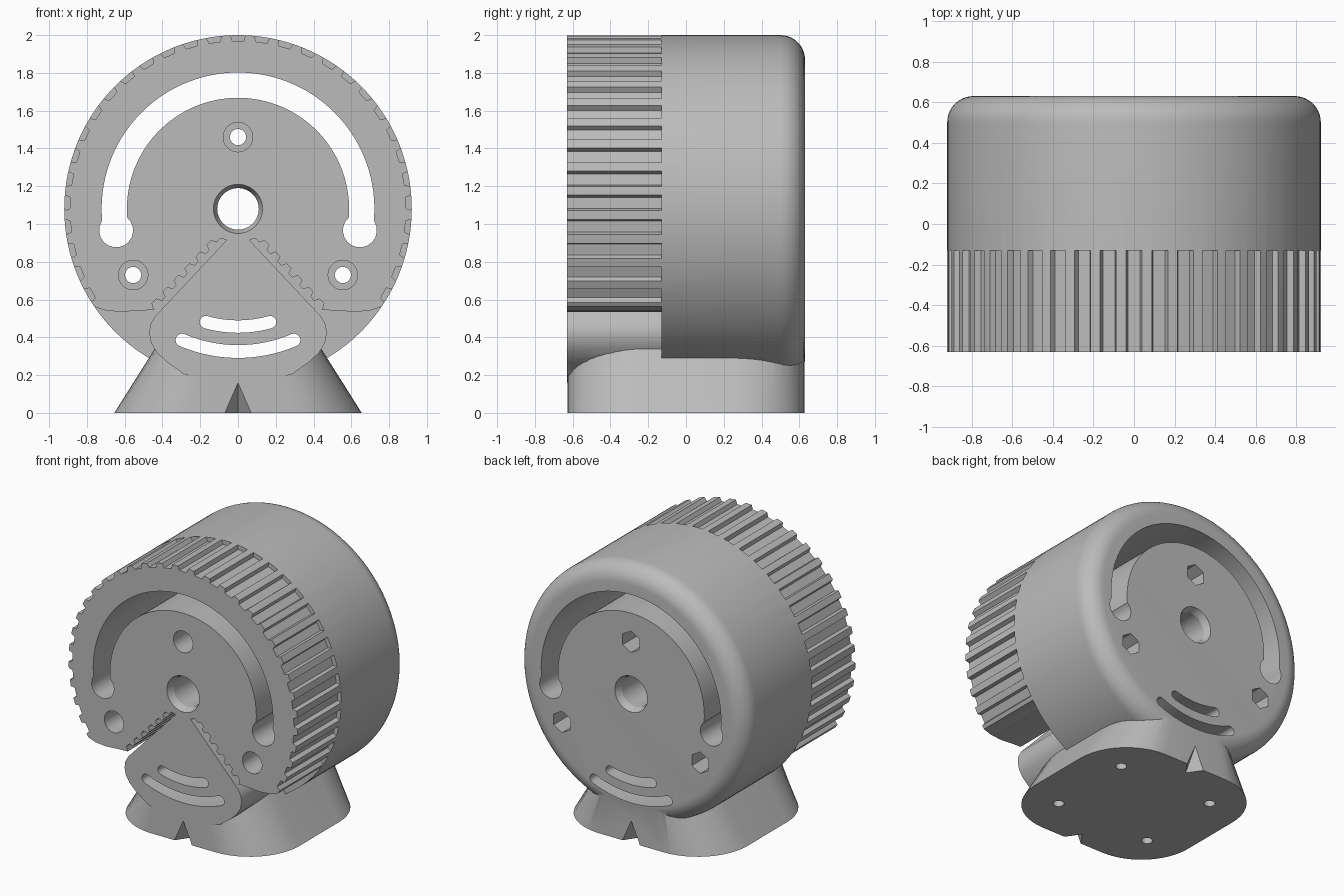
import bpy, bmesh
from math import sin, cos, acos, sqrt, radians

old = bpy.data.objects.get("Cube")
if old:
    bpy.data.objects.remove(old, do_unlink=True)

HUB = 1.08      # height of the wheel axis
RAD = 0.92      # wheel radius
HALF = 0.63     # half depth
STEP = -0.13    # where the ribbed front section ends

grey = bpy.data.materials.new("plain grey")
grey.use_nodes = True
grey.diffuse_color = (0.5, 0.5, 0.5, 1)
grey.node_tree.nodes["Principled BSDF"].inputs["Base Color"].default_value = (0.5, 0.5, 0.5, 1)


def loft(bm, rings):
    """Closed solid through rings with equal point counts."""
    loops = [[bm.verts.new(p) for p in ring] for ring in rings]
    n = len(loops[0])
    for a, b in zip(loops, loops[1:]):
        for i in range(n):
            j = (i + 1) % n
            bm.faces.new((a[i], a[j], b[j], b[i]))
    bm.faces.new(loops[0])
    bm.faces.new(loops[-1][::-1])


def prism(bm, outline, y0=-0.8, y1=0.8):
    loft(bm, [[(x, y, z) for x, z in outline] for y in (y0, y1)])


def polar(r, deg, cx=0, cz=HUB):
    return cx + r * cos(radians(deg)), cz + r * sin(radians(deg))


def circle(r, n=32, cx=0, cz=HUB, turn=0):
    return [polar(r, turn + 360 * i / n, cx, cz) for i in range(n)]


def sweep(r, a, b, n, cx=0, cz=HUB, ends=True):
    steps = range(n + 1) if ends else range(1, n)
    return [polar(r, a + (b - a) * i / n, cx, cz) for i in steps]


def arc_slot(r, hw, cap, mid, half, n):
    """Curved slot around the axis with round, possibly wider, ends."""
    back = sqrt(cap * cap - hw * hw) / r * 57.3
    k = acos(hw / cap) * 57.3
    a, b = mid - half, mid + half
    pts = sweep(r + hw, a + back, b - back, n)
    pts += sweep(cap, b - k, b + 180 + k, 14, *polar(r, b), ends=False)
    pts += sweep(r - hw, b - back, a + back, n)
    pts += sweep(cap, a + 180 - k, a + 360 + k, 14, *polar(r, a), ends=False)
    return pts


def finish(bm, name):
    bmesh.ops.recalc_face_normals(bm, faces=bm.faces[:])
    mesh = bpy.data.meshes.new(name)
    bm.to_mesh(mesh)
    bm.free()
    obj = bpy.data.objects.new(name, mesh)
    bpy.context.collection.objects.link(obj)
    mesh.materials.append(grey)
    return obj


def combine(target, other, operation):
    mod = target.modifiers.new("combine", 'BOOLEAN')
    mod.operation, mod.solver, mod.object = operation, 'EXACT', other
    bpy.context.view_layer.objects.active = target
    bpy.ops.object.modifier_apply(modifier=mod.name)
    bpy.data.objects.remove(other, do_unlink=True)


# Wheel housing with a rounded back rim
bm = bmesh.new()
profile = [(-HALF, RAD)]
fillet = 0.13
for i in range(11):
    a = radians(9 * i)
    profile.append((HALF - fillet + fillet * sin(a), RAD - fillet + fillet * cos(a)))
loft(bm, [[(x, y, z) for x, z in circle(r, 128)] for y, r in profile])
body = finish(bm, "wheel_housing")

# Grip grooves around the front section
bm = bmesh.new()
for k in range(-15, 16):
    a = 90 + 8 * k
    groove = [polar(0.89, a - 1.9), polar(0.96, a - 3.3), polar(0.96, a + 3.3), polar(0.89, a + 1.9)]
    prism(bm, groove, y1=STEP)

# Toothed gaps either side of the front wedge
wedge = [(0.06, 0.915), (0.44, 0.51), (0.465, 0.465), (0.47, 0.42), (0.46, 0.37),
         (0.43, 0.32), (0.38, 0.272), (0.3, 0.215), (0.25, 0.15), (0.4, 0.05), (1, 0.05),
         (1, 0.56), (0.76, 0.562), (0.70, 0.542), (0.62, 0.535), (0.52, 0.542), (0.445, 0.545)]
along, out = (0.685, -0.729), (0.729, 0.685)
rack = []
for i in range(6):
    for t, d in ((0, 0.03), (0.03, 0.03), (0.042, 0.058), (0.075, 0.058)):
        s = 0.015 + 0.085 * i + t
        rack.append((0.06 + along[0] * s + out[0] * d, 0.915 + along[1] * s + out[1] * d))
gap = wedge + rack[::-1]
for side in (-1, 1):
    prism(bm, [(side * x, z) for x, z in gap], y1=STEP)
combine(body, finish(bm, "groove_cutter"), 'DIFFERENCE')

# Flared foot with rounded corners
bm = bmesh.new()
corner, hx, hy = 0.4, 0.655, 0.628
plan = []
for q, (sx, sy) in enumerate(((1, 1), (-1, 1), (-1, -1), (1, -1))):
    plan += sweep(corner, 90 * q, 90 * q + 90, 12, sx * (hx - corner), sy * (hy - corner))
loft(bm, [[(x * f, y, z) for x, y in plan] for f, z in ((1, 0), (0.595, 0.42))])
combine(body, finish(bm, "foot"), 'UNION')

# Through slots, axle hole and screw holes
screws = ((0, 1.46), (0.555, 0.73), (-0.555, 0.73))
bm = bmesh.new()
prism(bm, arc_slot(0.655, 0.067, 0.09, 90, 100, 64))
prism(bm, arc_slot(0.623, 0.033, 0.0331, 270, 15.8, 12))
prism(bm, arc_slot(0.755, 0.034, 0.0341, 270, 23.1, 16))
prism(bm, circle(0.11, 48))
for x, z in screws:
    prism(bm, circle(0.043, 24, x, z))
combine(body, finish(bm, "slot_cutter"), 'DIFFERENCE')

# Counterbores, hexagon nut pockets, axle chamfers, foot holes and centre notches
bm = bmesh.new()
for x, z in screws:
    prism(bm, circle(0.078, 32, x, z), y1=-0.38)
    prism(bm, circle(0.078, 6, x, z, 30), y0=0.42)
for s in (-1, 1):
    loft(bm, [[(x, s * y, z) for x, z in circle(r, 48)] for y, r in ((0.68, 0.15), (0.58, 0.1101))])
    tri = ((-0.155, 0.122), (0.155, 0.122), (0, -0.1))
    loft(bm, [[(x * f, s * (hy + y * f), z) for x, y in tri] for f, z in ((1.1, -0.016), (0.01, 0.158))])
    for t in (-1, 1):
        loft(bm, [[(x, y, z) for x, y in circle(0.037, 20, s * 0.38, t * 0.32)] for z in (-0.1, 0.15)])
combine(body, finish(bm, "pocket_cutter"), 'DIFFERENCE')

# Smooth curved walls, crisp edges
bpy.ops.object.select_all(action='DESELECT')
body.select_set(True)
bpy.context.view_layer.objects.active = body
bpy.ops.object.shade_smooth_by_angle(angle=radians(30))
